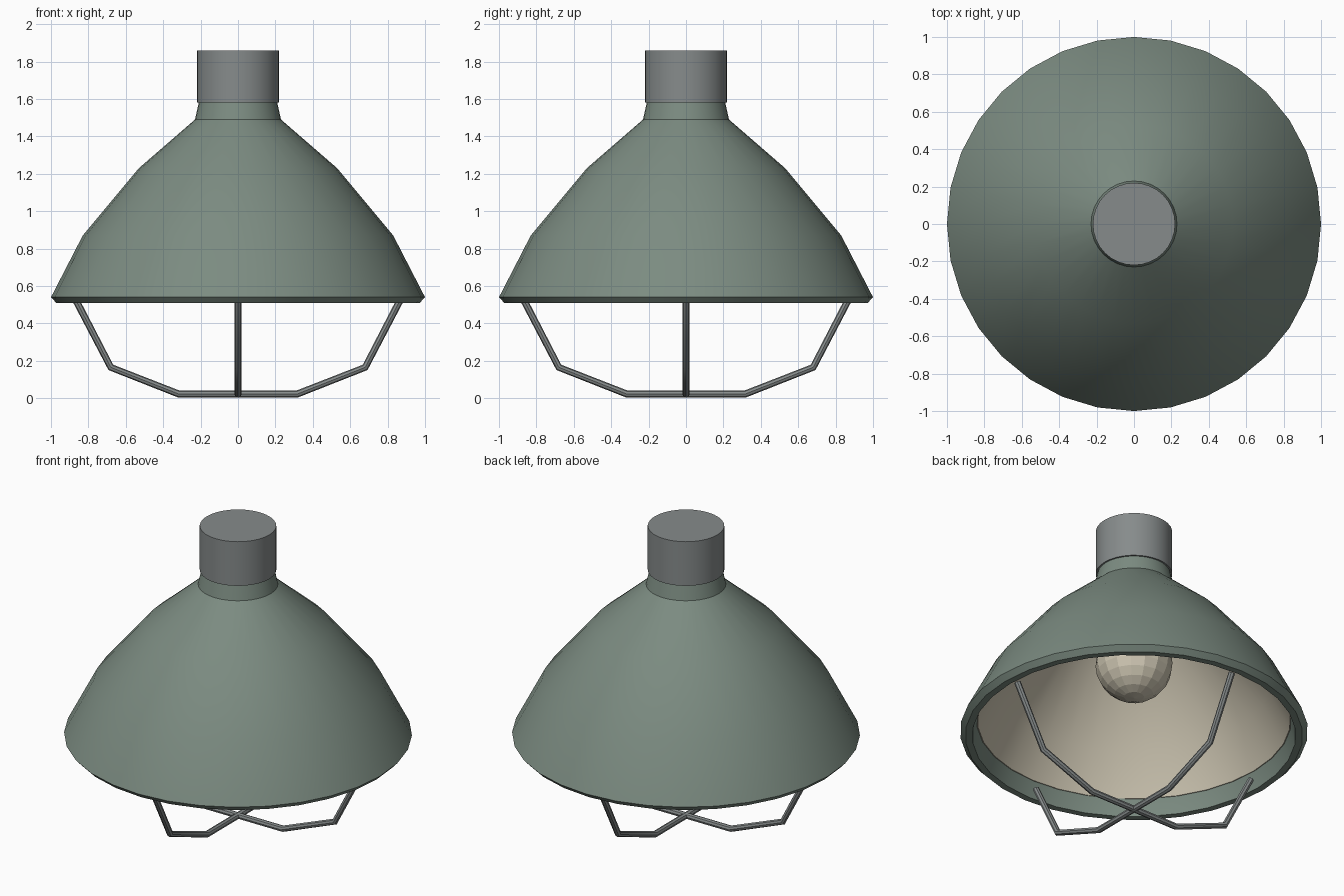
import bpy, bmesh, math

if "Cube" in bpy.data.objects:
    bpy.data.objects.remove(bpy.data.objects["Cube"])


def material(name, rgb):
    m = bpy.data.materials.new(name)
    m.diffuse_color = (*rgb, 1)
    m.use_nodes = True
    m.node_tree.nodes["Principled BSDF"].inputs["Base Color"].default_value = m.diffuse_color
    return m


green = material("green_enamel", (0.20, 0.26, 0.22))
cream = material("cream", (0.62, 0.57, 0.45))
steel = material("steel", (0.24, 0.26, 0.26))


def finish(obj, mat, angle=None):
    obj.data.materials.append(mat)
    if angle:
        bpy.ops.object.select_all(action='DESELECT')
        obj.select_set(True)
        bpy.context.view_layer.objects.active = obj
        bpy.ops.object.shade_smooth_by_angle(angle=math.radians(angle))
    return obj


def lathe(name, profile, mat, angle=35, sides=32):
    """Revolve (radius, z) points around the z axis."""
    bm = bmesh.new()
    verts = [bm.verts.new((r, 0, z)) for r, z in profile]
    edges = [bm.edges.new(pair) for pair in zip(verts, verts[1:])]
    bmesh.ops.spin(bm, geom=verts + edges, cent=(0, 0, 0), axis=(0, 0, 1),
                   angle=math.tau, steps=sides, use_duplicate=False)
    bmesh.ops.remove_doubles(bm, verts=bm.verts, dist=1e-4)
    bmesh.ops.recalc_face_normals(bm, faces=bm.faces)
    mesh = bpy.data.meshes.new(name)
    bm.to_mesh(mesh)
    bm.free()
    obj = bpy.data.objects.new(name, mesh)
    bpy.context.collection.objects.link(obj)
    return finish(obj, mat, angle)


# Shade: outer skin, rolled rim and inner lip in one closed shell
liner = [(0.90, 0.61), (0.775, 0.85), (0.49, 1.19), (0.19, 1.45)]
outer = [(0.21, 1.58), (0.23, 1.49), (0.53, 1.23), (0.83, 0.87),
         (1.00, 0.54), (0.97, 0.508), (0.93, 0.508), (0.905, 0.61)]
inner_skin = [(r + 0.01, z + 0.01) for r, z in liner[1:]]
lathe("shade", [(0, 1.58)] + outer + inner_skin + [(0, 1.46)], green)

# Cream lining inside the shade
lathe("shade_lining", [(0.91, 0.61)] + liner + [(0, 1.45), ], cream)

# Cap on top and lamp socket below it
lathe("cap", [(0, 1.58), (0.22, 1.58), (0.22, 1.86), (0, 1.86)], steel)
lathe("socket", [(0, 1.46), (0.12, 1.46), (0.12, 1.15), (0, 1.15)], steel)

# Faceted bulb
bpy.ops.mesh.primitive_uv_sphere_add(segments=16, ring_count=12, radius=0.222,
                                     location=(0, 0, 0.98))
bulb = bpy.context.object
bulb.name = "bulb"
finish(bulb, cream)

# Wire guard: two crossing bent bars
half = [(0.875, 0.54), (0.68, 0.165), (0.315, 0.022)]
path = [(-r, z) for r, z in half] + half[::-1]
for i in range(2):
    name = f"guard_bar_{i + 1}"
    curve = bpy.data.curves.new(name, 'CURVE')
    curve.dimensions = '3D'
    curve.bevel_depth = 0.019
    curve.bevel_resolution = 2
    curve.use_fill_caps = True
    spline = curve.splines.new('POLY')
    spline.points.add(len(path) - 1)
    for p, (x, z) in zip(spline.points, path):
        p.co = (x, 0, z, 1)
    bar = bpy.data.objects.new(name, curve)
    bpy.context.collection.objects.link(bar)
    bar.rotation_euler.z = i * math.pi / 2
    bpy.ops.object.select_all(action='DESELECT')
    bar.select_set(True)
    bpy.context.view_layer.objects.active = bar
    bpy.ops.object.convert(target='MESH')
    bar = bpy.context.object
    finish(bar, steel, 40)
